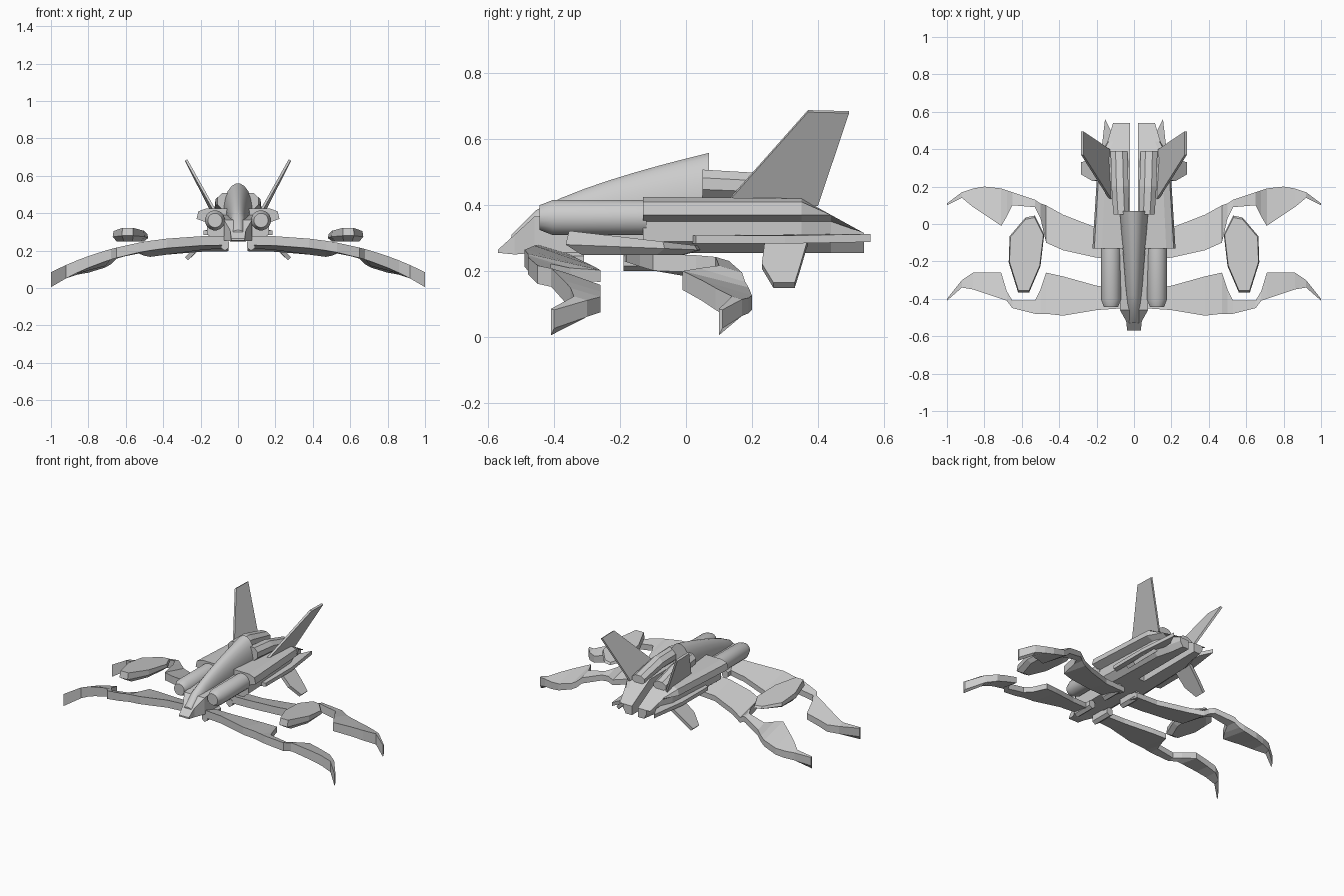
import bpy, bmesh, math
from mathutils import Vector

cube = bpy.data.objects.get("Cube")
if cube:
    bpy.data.objects.remove(cube, do_unlink=True)

# One plain grey covers the whole craft
grey = bpy.data.materials.new("hull grey")
grey.use_nodes = True
grey.diffuse_color = (.6, .6, .6, 1)
shader = grey.node_tree.nodes["Principled BSDF"]
shader.inputs["Base Color"].default_value = grey.diffuse_color


def loft(name, rings, mirror=True, smooth=False):
    """Skin a list of equal-length rings of points and cap both ends."""
    bm = bmesh.new()
    loops = [[bm.verts.new(point) for point in ring] for ring in rings]
    for near, far in zip(loops, loops[1:]):
        for i in range(len(near)):
            bm.faces.new((near[i - 1], near[i], far[i], far[i - 1]))
    bm.faces.new(loops[0])
    bm.faces.new(loops[-1])
    bmesh.ops.recalc_face_normals(bm, faces=bm.faces)
    mesh = bpy.data.meshes.new(name)
    bm.to_mesh(mesh)
    bm.free()
    mesh.materials.append(grey)
    part = bpy.data.objects.new(name, mesh)
    bpy.context.collection.objects.link(part)
    if mirror:
        part.modifiers.new("mirror", 'MIRROR')
    if smooth:
        bpy.ops.object.select_all(action='DESELECT')
        part.select_set(True)
        bpy.context.view_layer.objects.active = part
        bpy.ops.object.shade_smooth_by_angle(angle=math.radians(40))


def polygon(sides):
    """Unit polygon resting on a flat side."""
    angles = [math.tau * (i + .5) / sides for i in range(sides)]
    return [(math.cos(angle), math.sin(angle)) for angle in angles]


def box_section():
    return [(-1, -1), (1, -1), (1, 1), (-1, 1)]


def along_y(name, section, stations, **options):
    """Sweep a section front to back; stations hold y, centre x, centre z, half width, half height."""
    rings = []
    for y, centre_x, centre_z, half_width, half_height in stations:
        rings.append([(centre_x + across * half_width, y, centre_z + up * half_height)
                      for across, up in section])
    loft(name, rings, **options)


def plate(name, outline, offset):
    """Thin slab from an outline, thickened both ways by an offset."""
    offset = Vector(offset)
    loft(name, [[Vector(point) + side * offset for point in outline] for side in (-1, 1)])


def wing(name, spans, leads, trails):
    """Drooping blade whose trailing edge hangs below its leading edge."""
    rings = []
    for span, lead, trail in zip(spans, leads, trails):
        top = .28 - .195 * span ** 2.6
        thickness = .05 + .03 * span ** 4
        drop = min(.3 * abs(trail - lead), .05)
        back = top - drop
        rings.append([(span, lead, top), (span, trail, back),
                      (span, trail, back - thickness * .7), (span, lead, top - thickness)])
    loft(name, rings)


# Flat keel ending in a wedge nose
along_y("nose_and_keel", box_section(), [
    (-.57, 0, .26, .036, .005), (-.52, 0, .28, .042, .03),
    (-.46, 0, .31, .075, .055), (.07, 0, .33, .08, .075)], mirror=False)

# Smooth arched back, rising quickly and then flattening out
back_stations = []
for step in range(9):
    travel = step / 8
    crest = .31 + .25 * travel ** .58
    floor = .28
    back_stations.append((-.53 + .6 * travel, 0, (crest + floor) / 2,
                          .03 + .047 * travel, (crest - floor) / 2))
along_y("arched_back", polygon(20), back_stations, mirror=False, smooth=True)

# Side cannons with chamfered fronts
cannon_stations = [(y, .123, .362, radius, radius)
                   for y, radius in ((-.445, .038), (-.405, .054), (-.12, .054))]
along_y("side_cannon", polygon(16), cannon_stations, smooth=True)

# Twin rear booms whose upper rims flare outward, leaving a slot between them
FLARE = [(0, .255), (.1, .255), (.145, .29), (.145, .35), (.2, .37), (.19, .41), (.15, .425), (0, .425)]
boom_rings = []
for y, scale, ceiling in ((-.13, 1, .425), (.35, .85, .42), (.44, .6, .37), (.54, .45, .315)):
    boom_rings.append([(.022 + x * scale, y, min(z, ceiling)) for x, z in FLARE])
loft("rear_boom", boom_rings)
plate("lower_strake", [(.1, 0, .295), (.185, .03, .295), (.185, .3, .295),
                       (.155, .56, .3), (.115, .48, .3)], (0, 0, .012))

# Upper engine nacelles, sloping down to the rear
along_y("upper_nacelle", polygon(8), [
    (.05, .068, .465, .046, .046), (.2, .075, .458, .049, .044), (.39, .08, .42, .049, .03)])

# Canted tail fins and belly fins
plate("tail_fin", [(.125, .13, .415), (.277, .37, .685), (.277, .495, .682), (.135, .4, .4)],
      (.006, 0, -.003))
plate("belly_fin", [(.13, .24, .29), (.215, .23, .215), (.275, .265, .157),
                    (.275, .33, .157), (.225, .345, .205), (.13, .37, .29)], (.008, 0, .008))

# Curved clawed wings, notched around the pods
SPANS = [.05, .2, .38, .47, .5, .53, .65, .68, .71, .8, .86, .92, 1]
wing("front_wing", SPANS,
     [-.45, -.46, -.49, -.48, -.48, -.48, -.45, -.41, -.4, -.37, -.35, -.34, -.41],
     [-.35, -.33, -.28, -.26, -.35, -.41, -.41, -.36, -.26, -.26, -.26, -.3, -.4])
wing("rear_wing", SPANS,
     [-.19, -.18, -.14, -.1, .03, .09, .1, .04, -.01, .05, .09, .14, .1],
     [-.03, -.02, .05, .1, .11, .13, .17, .18, .19, .2, .19, .17, .11])

# Flat-topped pods tilted nose up between the wings, narrower underneath
POD = [(-.05, .21), (-.1, .11), (-.08, -.06), (-.02, -.2),
       (.04, -.2), (.09, -.04), (.085, .1), (0, .2)]
pod_rings = []
for scale, height, slope in ((.75, .248, 0), (1, .272, .04), (.95, .3, .11)):
    pod_rings.append([(.58 + scale * across, scale * along - .165, height - slope * along)
                      for across, along in POD])
loft("wing_pod", pod_rings)

# Wing pivots under the keel
for end, pivot_y in (("front", -.38), ("rear", -.12)):
    along_y(f"{end}_wing_pivot", polygon(6),
            [(pivot_y + shift, .07, .23, .025, .03) for shift in (-.07, .07)])
